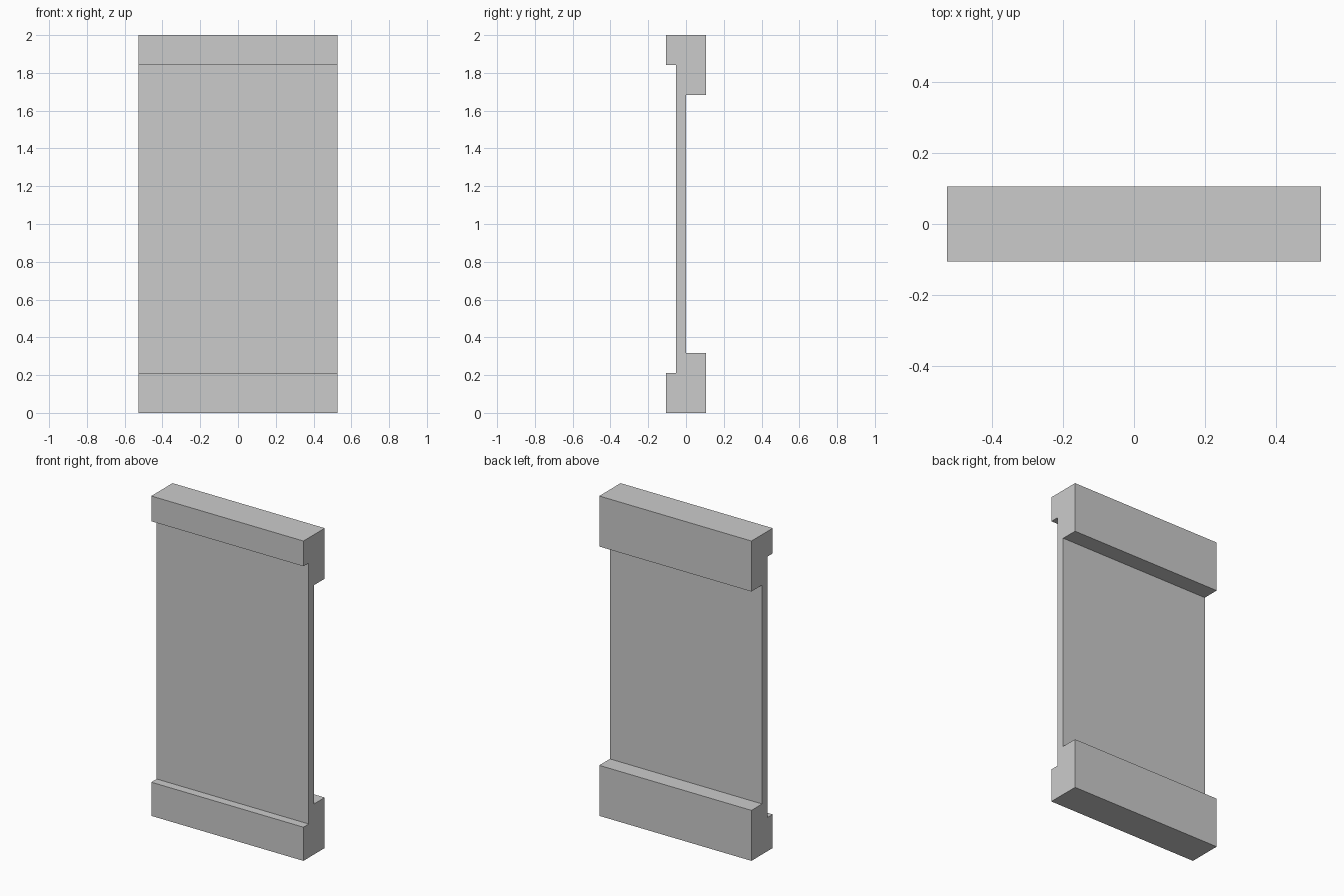
import bpy, bmesh

if "Cube" in bpy.data.objects:
    bpy.data.objects.remove(bpy.data.objects["Cube"])

U = 2 / 38          # modular unit: the panel is 38 units tall
HALF_WIDTH = 10 * U

# Side profile (y, z) in units: sill, thin wall web and top beam
PROFILE = [(-2, 0), (2, 0), (2, 6), (0, 6), (0, 32), (2, 32),
           (2, 38), (-2, 38), (-2, 35), (-1, 35), (-1, 4), (-2, 4)]


def extrude_profile(name, profile):
    """Extrude a side profile across the full width in x."""
    bm = bmesh.new()
    face = bm.faces.new([bm.verts.new((-HALF_WIDTH, y * U, z * U)) for y, z in profile])
    ext = bmesh.ops.extrude_face_region(bm, geom=[face], use_keep_orig=True)
    verts = [v for v in ext["geom"] if isinstance(v, bmesh.types.BMVert)]
    bmesh.ops.translate(bm, verts=verts, vec=(2 * HALF_WIDTH, 0, 0))
    bmesh.ops.recalc_face_normals(bm, faces=bm.faces)
    mesh = bpy.data.meshes.new(name)
    bm.to_mesh(mesh)
    bm.free()
    obj = bpy.data.objects.new(name, mesh)
    bpy.context.collection.objects.link(obj)
    return obj


# Wall panel with its base and top ledges in one solid
extrude_profile("wall_panel", PROFILE)
